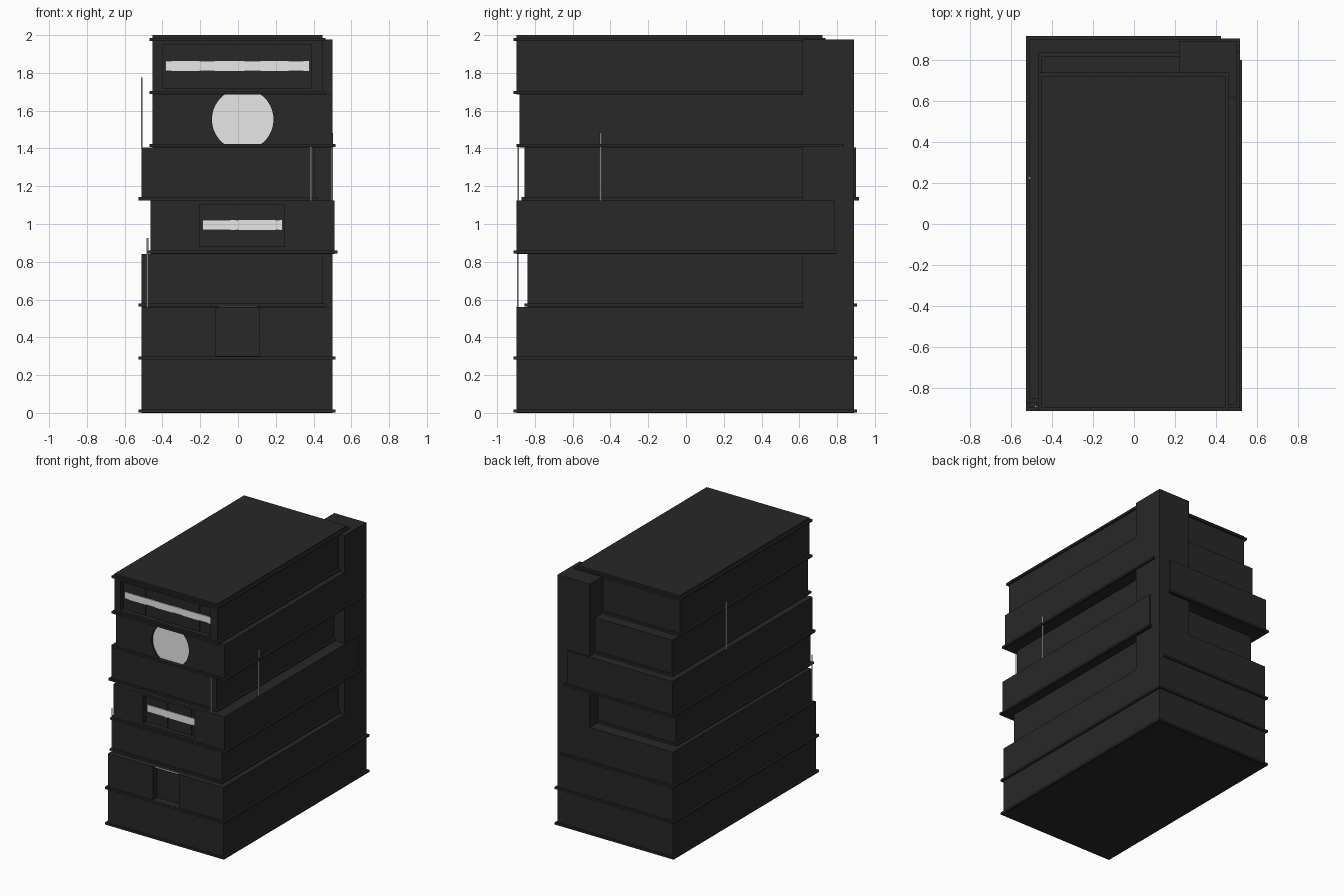
import bpy, bmesh, math

if "Cube" in bpy.data.objects:
    bpy.data.objects.remove(bpy.data.objects["Cube"])


def material(name, v):
    m = bpy.data.materials.new(name)
    m.diffuse_color = (v, v, v, 1)
    m.use_nodes = True
    m.node_tree.nodes["Principled BSDF"].inputs["Base Color"].default_value = m.diffuse_color
    return m


DARK = material("charcoal", 0.021)
LIGHT = material("pale_light", 0.8)


def finish(name, bm, mat):
    me = bpy.data.meshes.new(name)
    bmesh.ops.recalc_face_normals(bm, faces=bm.faces[:])
    bm.to_mesh(me)
    bm.free()
    me.materials.append(mat)
    ob = bpy.data.objects.new(name, me)
    bpy.context.collection.objects.link(ob)
    return ob


def box(name, x0, x1, y0, y1, z0, z1, mat=DARK):
    bm = bmesh.new()
    bmesh.ops.create_cube(bm, size=1)
    for v in bm.verts:
        v.co = ((x0 + x1) / 2 + v.co.x * (x1 - x0),
                (y0 + y1) / 2 + v.co.y * (y1 - y0),
                (z0 + z1) / 2 + v.co.z * (z1 - z0))
    return finish(name, bm, mat)


def clipped_disc(name, cx, cz, r, half_h, y0, y1, mat):
    # round prism along y with flat top and bottom
    bm = bmesh.new()
    a = math.asin(half_h / r)
    n = 20
    angs = [-a + 2 * a * i / n for i in range(n + 1)]
    angs += [math.pi + t for t in angs]
    vs = [bm.verts.new((cx + r * math.cos(t), y0, cz + r * math.sin(t))) for t in angs]
    f = bm.faces.new(vs)
    ext = bmesh.ops.extrude_face_region(bm, geom=[f])
    for v in ext["geom"]:
        if isinstance(v, bmesh.types.BMVert):
            v.co.y = y1
    return finish(name, bm, mat)


def cut(ob, cutter):
    mod = ob.modifiers.new("recess", "BOOLEAN")
    mod.operation = "DIFFERENCE"
    mod.solver = "EXACT"
    mod.object = cutter
    bpy.context.view_layer.objects.active = ob
    bpy.ops.object.modifier_apply(modifier=mod.name)
    bpy.data.objects.remove(cutter, do_unlink=True)


H = 0.2808    # storey height
RIM = 0.016   # how far the edge trim stands out

# storeys: x0, x1, y0, y1
plans = [
    (-0.51, 0.50, -0.897, 0.89),
    (-0.51, 0.50, -0.897, 0.89),
    (-0.51, 0.447, -0.839, 0.89),
    (-0.463, 0.51, -0.897, 0.785),
    (-0.51, 0.408, -0.854, 0.90),
    (-0.452, 0.50, -0.882, 0.82),
    (-0.452, 0.447, -0.897, 0.722),
]


def rim(name, plan, zc):
    x0, x1, y0, y1 = plan
    box(name, x0 - RIM, x1 + RIM, y0 - RIM, y1 + RIM, zc - 0.008, zc + 0.008)


floors = []
for i, p in enumerate(plans):
    top = 2.0 if i == 6 else H * (i + 1)
    floors.append(box(f"storey_{i + 1}", *p, H * i, top))
    rim(f"edge_trim_{i + 1}", p, H * i + 0.0105)
rim("roof_trim", plans[6], 1.976)

# stair tower at the back right corner
box("stair_tower", 0.22, 0.50, 0.617, 0.89, 0.55, 1.976)

# doorway in storey two with a thin light above it
cut(floors[1], box("door_cutter", -0.117, 0.111, -1.0, -0.843, 0.30, 0.556))
box("door_light", -0.10, 0.10, -0.897, -0.887, 0.557, 0.5625, LIGHT)


# wide recessed windows with a bright strip across
def window(floor, name, x0, x1, z0, z1, sx0, sx1, sz0, sz1, bars):
    cut(floor, box("window_cutter", x0, x1, -1.0, -0.858, z0, z1))
    for i, (a, b) in enumerate(bars):
        box(f"{name}_panel_{i}", a, b, -0.863, -0.856, z0, z1)
    box(f"{name}_strip", sx0, sx1, -0.868, -0.860, sz0, sz1, LIGHT)


window(floors[3], "middle_window", -0.204, 0.246, 0.88, 1.102,
       -0.188, 0.235, 0.967, 1.022, [(-0.04, -0.013), (0.003, 0.198), (0.22, 0.235)])
window(floors[6], "top_window", -0.40, 0.389, 1.72, 1.95,
       -0.384, 0.378, 1.81, 1.862,
       [(-0.352, -0.204), (-0.124, 0.034), (0.119, 0.267), (0.347, 0.378)])

# big round window in storey six
cut(floors[5], clipped_disc("round_cutter", 0.025, 1.5535, 0.163, 0.131, -1.0, -0.862, DARK))
clipped_disc("round_window", 0.025, 1.5535, 0.163, 0.131, -0.867, -0.860, LIGHT)

# slender posts: x, y, z0, z1
posts = [(-0.479, -0.891, 0.56, 0.925), (0.387, -0.888, 1.12, 1.41),
         (0.497, -0.452, 1.12, 1.483), (-0.51, 0.225, 1.404, 1.775)]
for i, (x, y, z0, z1) in enumerate(posts):
    bm = bmesh.new()
    bmesh.ops.create_cone(bm, cap_ends=True, segments=10, radius1=0.005,
                          radius2=0.005, depth=z1 - z0)
    bmesh.ops.translate(bm, verts=bm.verts[:], vec=(x, y, (z0 + z1) / 2))
    finish(f"post_{i + 1}", bm, LIGHT)
